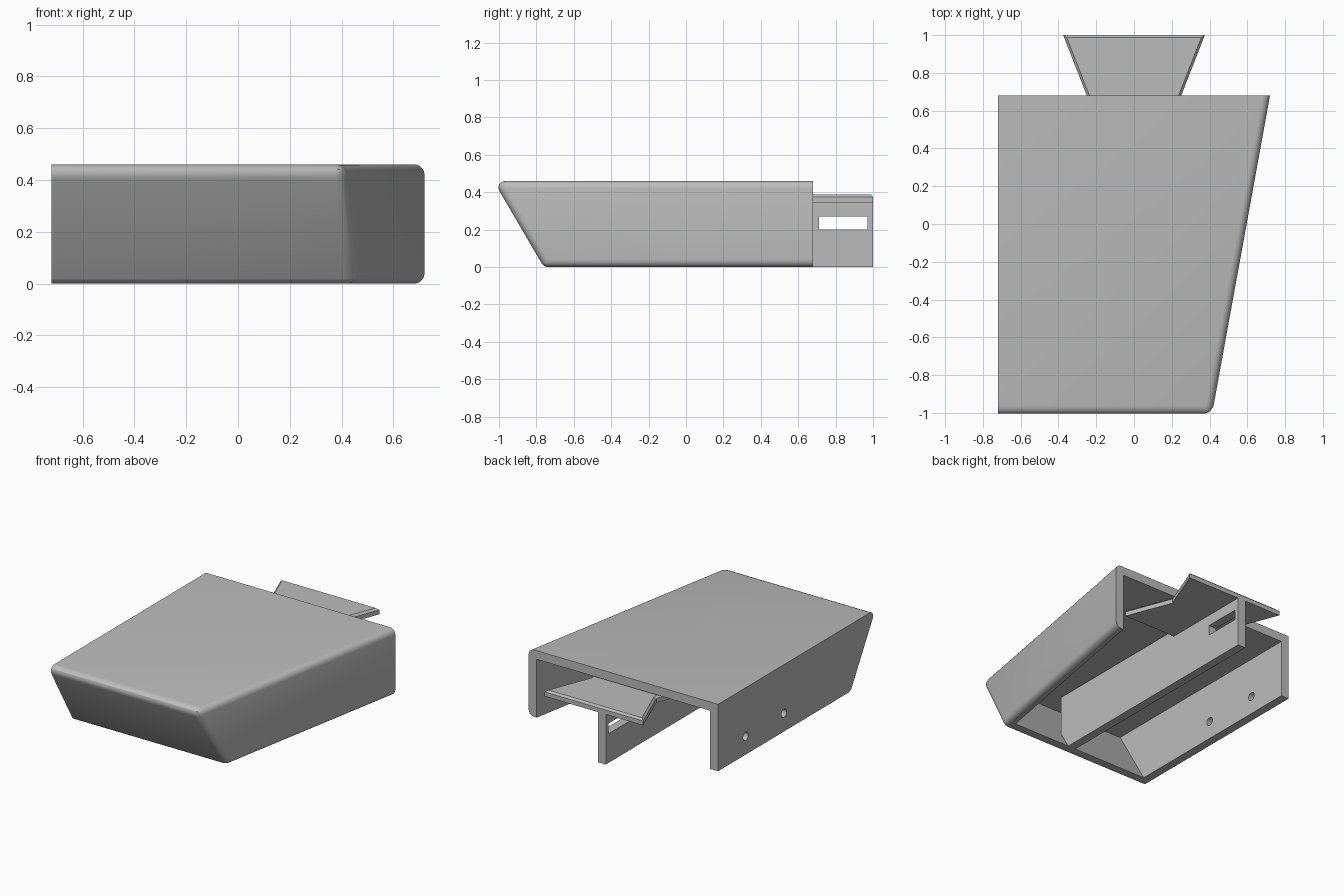
import bpy
import bmesh
from math import radians, pi
from mathutils import Matrix

cube = bpy.data.objects.get("Cube")
if cube:
    bpy.data.objects.remove(cube, do_unlink=True)

grey = bpy.data.materials.new("plain grey")
grey.use_nodes = True
COLOUR = (0.5, 0.5, 0.5, 1)
grey.diffuse_color = COLOUR
grey.node_tree.nodes["Principled BSDF"].inputs["Base Color"].default_value = COLOUR


def add_object(name, bm):
    bmesh.ops.recalc_face_normals(bm, faces=bm.faces)
    mesh = bpy.data.meshes.new(name)
    bm.to_mesh(mesh)
    bm.free()
    mesh.materials.append(grey)
    ob = bpy.data.objects.new(name, mesh)
    bpy.context.collection.objects.link(ob)
    return ob


def loft(name, start, end):
    """Solid between two matching outlines."""
    bm = bmesh.new()
    a = [bm.verts.new(p) for p in start]
    b = [bm.verts.new(p) for p in end]
    bm.faces.new(a)
    bm.faces.new(b)
    n = len(a)
    for i in range(n):
        j = (i + 1) % n
        bm.faces.new((a[i], a[j], b[j], b[i]))
    return add_object(name, bm)


def box(name, lo, hi):
    ring = [(lo[0], lo[1]), (hi[0], lo[1]), (hi[0], hi[1]), (lo[0], hi[1])]
    return loft(name, [(x, y, lo[2]) for x, y in ring], [(x, y, hi[2]) for x, y in ring])


def bake(ob):
    """Turn the modified shape into the object's own mesh."""
    bpy.context.view_layer.update()
    deps = bpy.context.evaluated_depsgraph_get()
    mesh = bpy.data.meshes.new_from_object(ob.evaluated_get(deps))
    ob.modifiers.clear()
    ob.data = mesh


def cut(ob, cutter):
    mod = ob.modifiers.new("cut", "BOOLEAN")
    mod.operation = "DIFFERENCE"
    mod.solver = "EXACT"
    mod.object = cutter
    bake(ob)
    bpy.data.objects.remove(cutter, do_unlink=True)


# Housing outlines: straight left edge, tapered right side, sloping front
BACK, HEIGHT, WALL = 0.68, 0.46, 0.06
TAPER, SLOPE = 0.182, 0.585


def outline(z, inset, back):
    front = -0.76 - SLOPE * z + inset * 1.16
    left = -0.72 + inset

    def side(y):
        return 0.72 - inset * 1.02 - TAPER * (BACK - y)
    return [(left, front, z), (side(front), front, z), (side(back), back, z), (left, back, z)]


housing = loft("housing", outline(0, 0, BACK), outline(HEIGHT, 0, BACK))

# Rounded edges, all of one radius, on the front and the tapered side
weights = housing.data.attributes.new("bevel_weight_edge", "FLOAT", "EDGE")
WIDTH = 0.07
for e in housing.data.edges:
    p, q = [housing.data.vertices[i].co for i in e.vertices]
    mid = (p + q) / 2
    if abs(p.z - q.z) < 0.01:
        if mid.y < -0.7:
            w = 0.069 if mid.z > 0.2 else 0.023
        elif mid.x > 0.3 and mid.y < 0.5:
            w = 0.04
        else:
            w = 0
    else:
        w = 0.04 if mid.x > 0 and mid.y < 0 else 0
    weights.data[e.index].value = w / WIDTH
bevel = housing.modifiers.new("round", "BEVEL")
bevel.limit_method = "WEIGHT"
bevel.offset_type = "OFFSET"
bevel.width = WIDTH
bevel.segments = 6
bake(housing)

# Cavity, open below and behind
cut(housing, loft("cavity_cutter", outline(-0.1, WALL, 0.9), outline(HEIGHT - WALL, WALL, 0.9)))

# Two screw holes through the straight wall
for y in (0.38, -0.035):
    bm = bmesh.new()
    bmesh.ops.create_cone(bm, cap_ends=True, segments=24, radius1=0.028, radius2=0.028, depth=0.3,
                          matrix=Matrix.Translation((-0.69, y, 0.126)) @ Matrix.Rotation(pi / 2, 4, "Y"))
    cut(housing, add_object("hole_cutter", bm))

bpy.ops.object.select_all(action="DESELECT")
housing.select_set(True)
bpy.context.view_layer.objects.active = housing
bpy.ops.object.shade_smooth_by_angle(angle=radians(25))

# Centre rail, with a slot near its rear end
profile = [(1, 0), (1, 0.37), (0.4, 0.37), (0.4, 0.39), (-0.76, 0.39), (-0.76, 0.12), (-0.69, 0)]
rail = loft("centre_rail", [(-0.09, y, z) for y, z in profile], [(-0.03, y, z) for y, z in profile])
cut(rail, box("slot_cutter", (-0.3, 0.71, 0.2), (0.2, 0.97, 0.27)))

# Waisted tongue plate on top of the rail, with a chamfered upper rim
half = [(0.375, 1), (0.25, BACK), (0.375, 0.36)]
ring = half + [(-x, y) for x, y in reversed(half)]
tongue = loft("tongue_plate", [(x, y, 0.345) for x, y in ring], [(x, y, 0.388) for x, y in ring])
bm = bmesh.new()
bm.from_mesh(tongue.data)
rim = [e for e in bm.edges if all(v.co.z > 0.38 for v in e.verts)]
bmesh.ops.bevel(bm, geom=rim, offset=0.013, segments=1, affect="EDGES")
bm.to_mesh(tongue.data)
bm.free()
